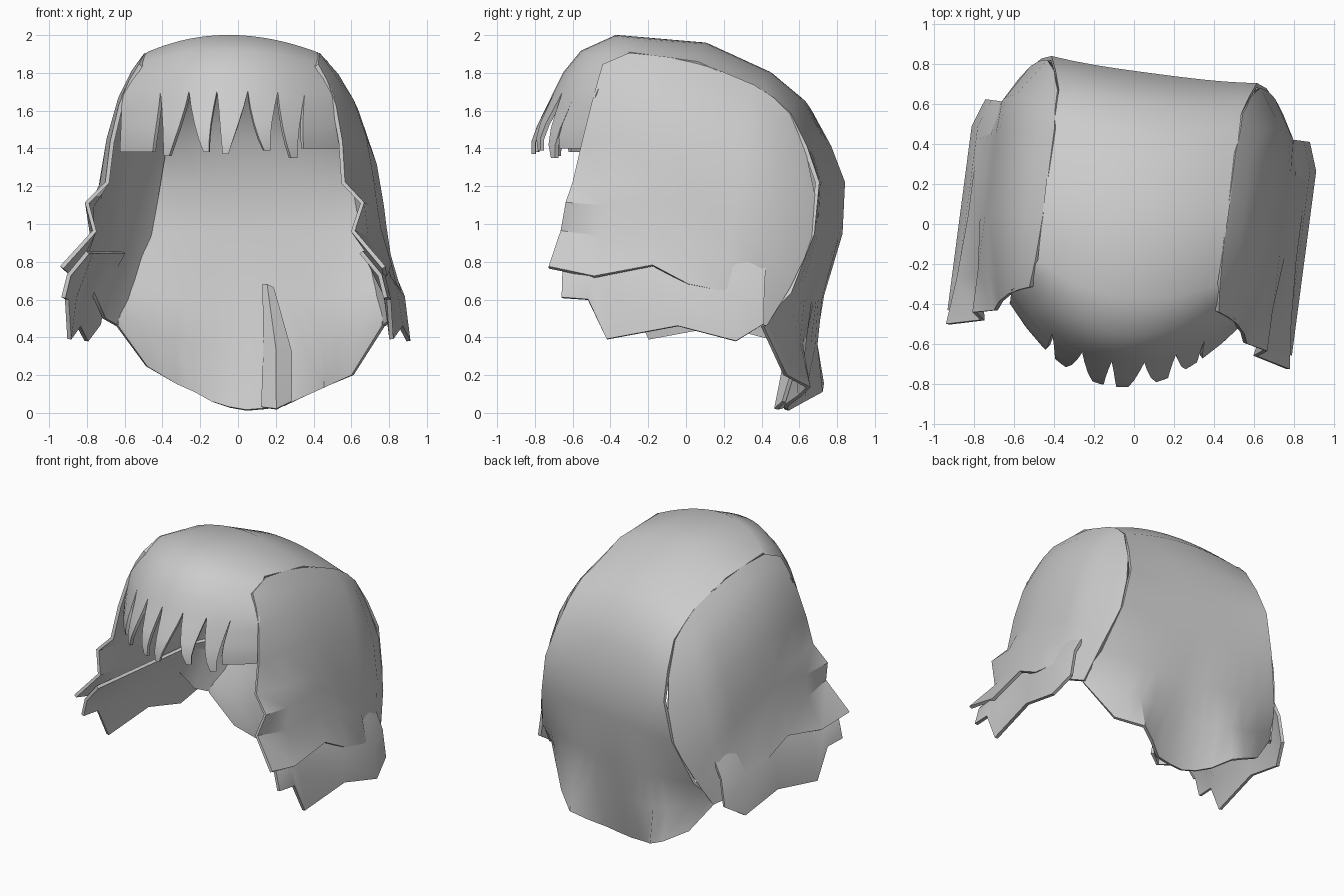
import bpy, bmesh, math
from mathutils import Matrix

if "Cube" in bpy.data.objects:
    bpy.data.objects.remove(bpy.data.objects["Cube"])

TURN = Matrix.Rotation(math.radians(-7.5), 4, 'Z')   # whole hairpiece is turned slightly


def sheet(name, grids, thick=0.022):
    """Thin shell from one or more point grids, welded where they touch."""
    bm = bmesh.new()
    for rows in grids:
        g = [[bm.verts.new(p) for p in r] for r in rows]
        for r, q in zip(g, g[1:]):
            for j in range(len(r) - 1):
                bm.faces.new((r[j], r[j + 1], q[j + 1], q[j]))
    bmesh.ops.remove_doubles(bm, verts=bm.verts, dist=0.003)
    bmesh.ops.recalc_face_normals(bm, faces=bm.faces)
    bm.transform(TURN)
    me = bpy.data.meshes.new(name)
    bm.to_mesh(me)
    bm.free()
    ob = bpy.data.objects.new(name, me)
    bpy.context.collection.objects.link(ob)
    bpy.ops.object.select_all(action='DESELECT')
    ob.select_set(True)
    bpy.context.view_layer.objects.active = ob
    m = ob.modifiers.new("thickness", 'SOLIDIFY')
    m.thickness, m.offset = thick, 0
    bpy.ops.object.modifier_apply(modifier=m.name)
    bpy.ops.object.shade_smooth_by_angle(angle=math.radians(35))
    return ob


def lerp(a, b, t):
    return a + (b - a) * t


def sample(pts, t):
    """Interpolate a list of equally spaced tuples at t in 0..1."""
    f = t * (len(pts) - 1)
    i = min(int(f), len(pts) - 2)
    return tuple(lerp(a, b, f - i) for a, b in zip(pts[i], pts[i + 1]))


# Fringe locks: left x, right x, tip x, tip z, tip width
W = 0.56
locks = [(-W, -0.33, -0.46, 1.38, 0.20), (-0.33, -0.17, -0.28, 1.36, 0.03),
         (-0.17, -0.02, -0.06, 1.38, 0.03), (-0.02, 0.14, 0.04, 1.37, 0.03),
         (0.14, 0.29, 0.25, 1.39, 0.03), (0.29, 0.42, 0.38, 1.35, 0.03),
         (0.42, W, 0.51, 1.40, 0.17)]

# Crown and back: stations of centre y,z / edge y,z / half width / falloff power
stations = [
    (-0.69, 1.70, -0.40, 1.68, W, 2),
    (-0.64, 1.80, -0.37, 1.76, 0.52, 2),
    (-0.55, 1.91, -0.32, 1.84, 0.48, 2),
    (-0.37, 1.99, -0.24, 1.90, 0.45, 2),
    (0.10, 1.95, 0.12, 1.85, 0.46, 2),
    (0.43, 1.80, 0.48, 1.69, 0.46, 2),
    (0.60, 1.66, 0.61, 1.58, 0.46, 3),
    (0.69, 1.45, 0.70, 1.41, 0.49, 3),
    (0.75, 1.23, 0.77, 1.22, 0.52, 3),
    (0.75, 0.95, 0.75, 0.95, 0.57, 3),
    (0.67, 0.60, 0.64, 0.64, 0.66, 4),
]
U = sorted({a / W for a, *_ in locks} | {(a + b) / 2 / W for a, b, *_ in locks} | {1.0})
crown = [[(w * u, lerp(yc, ye, abs(u) ** p), lerp(zc, ze, u * u)) for u in U]
         for yc, zc, ye, ze, w, p in stations]
# Ragged hem, from the centre outwards
hem_mid = [(0.61, 0.33), (0.65, 0.34), (0.65, 0.37), (0.60, 0.42), (0.53, 0.52)]
hem = [(0.53, 0.01), (0.56, 0.04), (0.71, 0.13), (0.60, 0.20), (0.50, 0.46)]
for h in (hem_mid, hem):
    crown.append([(0.71 * u, *sample(h, abs(u))) for u in U])

# Locks start on the crown's front edge
grids = [crown]
for a, b, tip, tz, tw in locks:
    rows = []
    for t, out in ((0, 0), (0.25, 0.04), (0.55, 0.09), (0.8, 0.12), (1, 0.12)):
        row = []
        for s in (-0.5, 0, 0.5):
            x = lerp((a + b) / 2, tip, t ** 2) + s * lerp(b - a, tw, t ** 1.1)
            q = (x / W) ** 2
            row.append((x, -0.69 + 0.29 * q - out * (1 - 0.45 * q), lerp(1.70 - 0.02 * q, tz, t)))
        rows.append(row)
    grids.append(rows)
sheet("crown_back_and_fringe", grids)

# Side panels: columns of top y,z / hem y,z, with x profiles for front, middle and rear
T = [0, 0.08, 0.2, 0.38, 0.58, 0.68, 0.82, 1]
front_x = [0.47, 0.52, 0.57, 0.61, 0.63, 0.735, 0.69, 0.86]
mid_x = [0.45, 0.53, 0.61, 0.68, 0.72, 0.735, 0.76, 0.82]
turn_x = [0.46, 0.52, 0.59, 0.66, 0.71, 0.725, 0.74, 0.77]
rear_x = [0.46, 0.475, 0.49, 0.53, 0.57, 0.61, 0.66, 0.71]
cols = [(-0.38, 1.84, -0.62, 0.77, front_x, 0), (-0.24, 1.90, -0.38, 0.72, None, 0),
        (-0.02, 1.875, -0.07, 0.78, mid_x, 0), (0.18, 1.83, 0.12, 0.68, mid_x, 0),
        (0.42, 1.73, 0.32, 0.64, mid_x, 0), (0.53, 1.66, 0.42, 0.50, turn_x, 0.08),
        (0.61, 1.58, 0.52, 0.46, rear_x, 0.19)]
# Lower side layer: column y and ragged hem z
lower = [(-0.55, 0.61), (-0.41, 0.60), (-0.31, 0.39), (0.07, 0.46), (0.38, 0.38), (0.52, 0.47)]
for side, sx in (("left", -1), ("right", 1)):
    rows = []
    for i, t in enumerate(T):
        row = []
        for y0, z0, y1, z1, prof, bulge in cols:
            x = prof[i] if prof else 0.4 * front_x[i] + 0.6 * mid_x[i]
            y = lerp(y0, y1, t) + bulge * math.sin(math.pi * t)
            row.append((sx * x, y, lerp(z0, z1, t)))
        rows.append(row)
    sheet(f"side_panel_{side}", [rows])
    rows = []
    for t, x in ((0, 0.73), (0.5, 0.83), (1, 0.86)):
        rows.append([(sx * (x - (0.05 if y > 0.5 else 0)), y, lerp(0.85, z, t)) for y, z in lower])
    sheet(f"lower_layer_{side}", [rows])

# Inner tuft at the nape
sheet("nape_tuft", [[[(0.05, 0.66, 0.68), (0.07, 0.67, 0.68), (0.10, 0.66, 0.66)],
                     [(0.06, 0.62, 0.35), (0.13, 0.56, 0.33), (0.20, 0.63, 0.32)],
                     [(0.06, 0.53, 0.03), (0.14, 0.50, 0.02), (0.21, 0.55, 0.06)]]])
